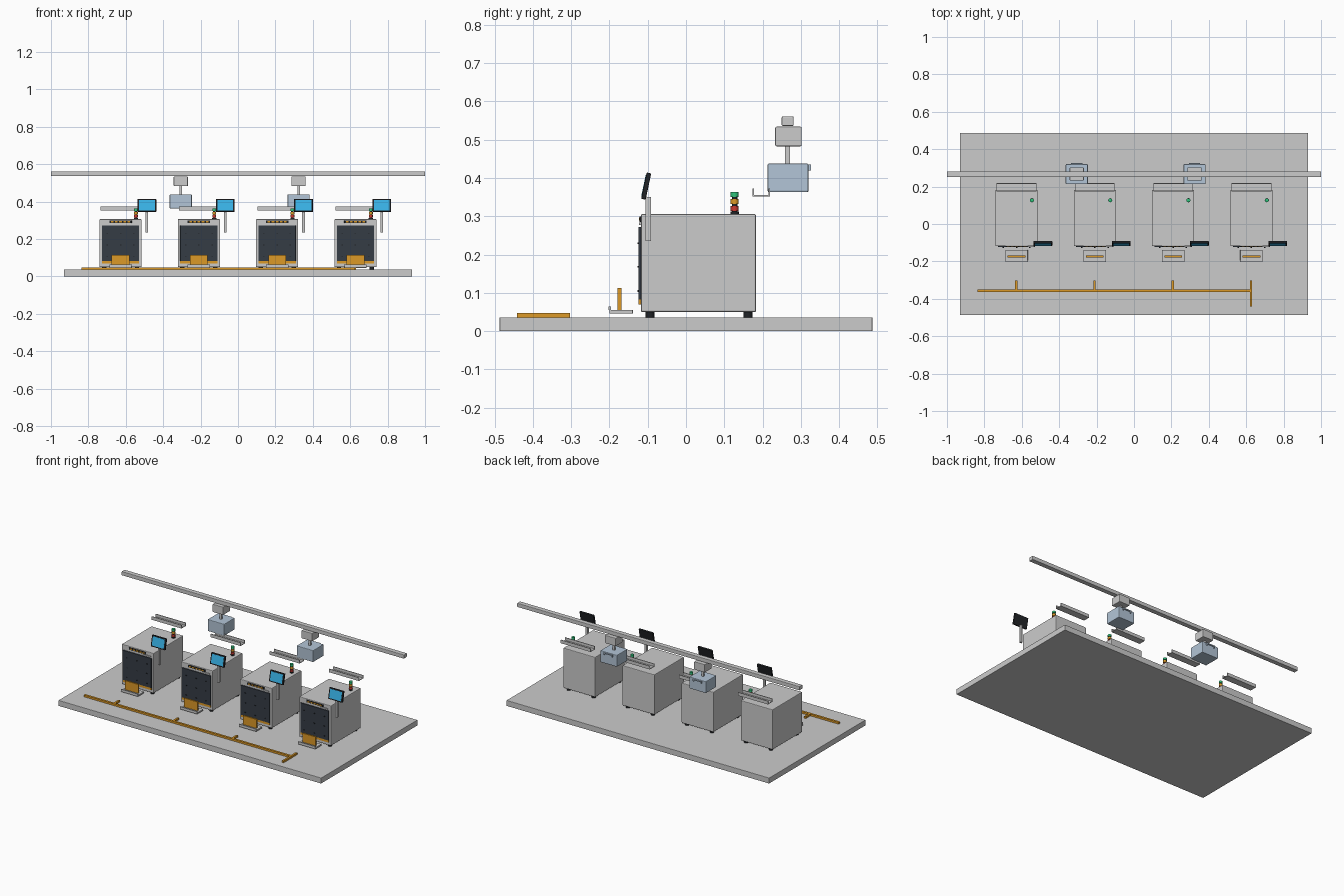
import bpy, bmesh, math
from mathutils import Matrix

if "Cube" in bpy.data.objects:
    bpy.data.objects.remove(bpy.data.objects["Cube"])

def material(name, r, g, b):
    m = bpy.data.materials.new(name)
    m.diffuse_color = (r, g, b, 1)
    m.use_nodes = True
    m.node_tree.nodes["Principled BSDF"].inputs["Base Color"].default_value = m.diffuse_color
    return m

DARK = material("dark", 0.035, 0.045, 0.06)
BLACK = material("black", 0.015, 0.017, 0.02)
ORANGE = material("orange", 0.72, 0.32, 0.02)
BLUE = material("screen_blue", 0.04, 0.45, 0.8)
PALE = material("pale_blue", 0.45, 0.56, 0.68)
RED = material("red", 0.6, 0.04, 0.03)
GREEN = material("green", 0.03, 0.55, 0.2)

def finish(name, bm, mat, bevel=0):
    me = bpy.data.meshes.new(name)
    bm.to_mesh(me)
    bm.free()
    ob = bpy.data.objects.new(name, me)
    bpy.context.collection.objects.link(ob)
    if mat:
        me.materials.append(mat)
    if bevel:
        mod = ob.modifiers.new("bevel", 'BEVEL')
        mod.width, mod.segments = bevel, 2
    return ob

def box(name, x, y, z, mat=None, bevel=0, tilt=0):
    """Box from (min, max) ranges, optionally tilted about its centre."""
    bm = bmesh.new()
    bmesh.ops.create_cube(bm, size=1)
    size = [r[1] - r[0] for r in (x, y, z)]
    bmesh.ops.scale(bm, vec=size, verts=bm.verts)
    ob = finish(name, bm, mat, bevel)
    ob.location = [(r[0] + r[1]) / 2 for r in (x, y, z)]
    ob.rotation_euler.x = tilt
    return ob

def cylinder(name, x, y, z, radius, mat=None, sides=24):
    bm = bmesh.new()
    bmesh.ops.create_cone(bm, cap_ends=True, segments=sides, radius1=radius,
                          radius2=radius, depth=z[1] - z[0])
    for f in bm.faces:
        f.smooth = len(f.verts) == 4
    for e in bm.edges:
        e.smooth = all(f.smooth for f in e.link_faces)
    ob = finish(name, bm, mat)
    ob.location = (x, y, (z[0] + z[1]) / 2)
    return ob

def span(c, half):
    return (c - half, c + half)

# Floor slab and overhead rail
box("floor_slab", (-0.93, 0.93), (-0.487, 0.487), (0, 0.036), bevel=0.002)
box("overhead_rail", (-1, 1), (0.25, 0.281), (0.536, 0.561), bevel=0.003)

MACHINES = [-0.628, -0.209, 0.209, 0.628]

# Floor guide lines
box("guide_line", (-0.837, 0.63), (-0.363, -0.349), (0.036, 0.048), ORANGE)
for i, x in enumerate(MACHINES):
    front = -0.441 if i == 3 else -0.35
    box("guide_branch", span(x - 0.002, 0.006), (front, -0.303), (0.036, 0.048), ORANGE)

def machine(x):
    # Cabinet and feet
    box("cabinet", span(x, 0.113), (-0.118, 0.183), (0.05, 0.306), bevel=0.004)
    for sx in (-0.088, 0.088):
        for y in (-0.094, 0.162):
            cylinder("foot", x + sx, y, (0.036, 0.051), 0.012, BLACK, 16)
    # Front door with studs, sill strip and handle
    box("door", span(x, 0.1), (-0.124, -0.117), (0.082, 0.272), DARK, 0.001)
    for sx in (-0.07, 0, 0.07):
        for z in (0.105, 0.168, 0.23):
            box("door_stud", span(x + sx, 0.004), (-0.127, -0.123), span(z, 0.002), BLACK)
    box("door_sill", span(x, 0.1), (-0.124, -0.117), (0.07, 0.083), ORANGE)
    box("door_handle", span(x + 0.065, 0.028), (-0.123, -0.117), (0.278, 0.284))
    # Indicator strip
    box("indicator_strip", span(x, 0.06), (-0.121, -0.117), (0.285, 0.3), BLACK, 0.001)
    for k in range(5):
        box("indicator", span(x + (k - 2) * 0.022, 0.007), (-0.123, -0.12),
            span(0.2925, 0.004), ORANGE)
    # Stack light
    sx, sy = x + 0.082, 0.127
    cylinder("light_core", sx, sy, (0.305, 0.36), 0.007, BLACK)
    cylinder("light_base", sx, sy, (0.305, 0.312), 0.011, BLACK)
    for z, mat in ((0.314, RED), (0.332, ORANGE), (0.35, GREEN)):
        cylinder("signal_light", sx, sy, (z, z + 0.013), 0.0105, mat)
    # Rear channel tray
    box("channel_floor", span(x, 0.106), (0.174, 0.219), (0.352, 0.356))
    box("channel_front_lip", span(x, 0.106), (0.174, 0.178), (0.352, 0.373))
    box("channel_rear_lip", span(x, 0.106), (0.215, 0.219), (0.352, 0.373))
    # Control screen on its post
    px = x + 0.141
    box("screen_post", span(px, 0.007), (-0.106, -0.092), (0.235, 0.35))
    tilt = math.radians(-12)
    box("screen_case", span(px, 0.05), span(-0.104, 0.006), span(0.379, 0.035),
        BLACK, 0.002, tilt)
    glass = box("screen_glass", span(px, 0.042), span(-0.104, 0.001), span(0.379, 0.028),
                BLUE, 0, tilt)
    glass.location += Matrix.Rotation(tilt, 3, 'X').col[1] * -0.0062
    # Output tray with orange plate
    box("output_tray", span(x, 0.06), (-0.2, -0.139), (0.046, 0.056), bevel=0.001)
    box("output_lip", span(x, 0.06), (-0.203, -0.196), (0.055, 0.064))
    box("output_plate", span(x, 0.047), (-0.179, -0.169), (0.055, 0.113), ORANGE)

for mx in MACHINES:
    machine(mx)

def shuttle(x):
    # Carriage, hanger rod and carried bin
    box("carriage", span(x, 0.038), (0.233, 0.302), (0.483, 0.534), bevel=0.003)
    box("hanger_rod", span(x, 0.007), (0.258, 0.272), (0.437, 0.485))
    box("carried_bin", span(x, 0.059), (0.213, 0.32), (0.363, 0.438), PALE, 0.004)
    # Rear bin handle
    box("bin_handle", span(x, 0.03), (0.321, 0.327), (0.428, 0.435), PALE)
    for s in (-1, 1):
        box("handle_leg", span(x + s * 0.027, 0.003), (0.318, 0.327), (0.42, 0.435), PALE)

for sx in (-0.306, 0.324):
    shuttle(sx)
